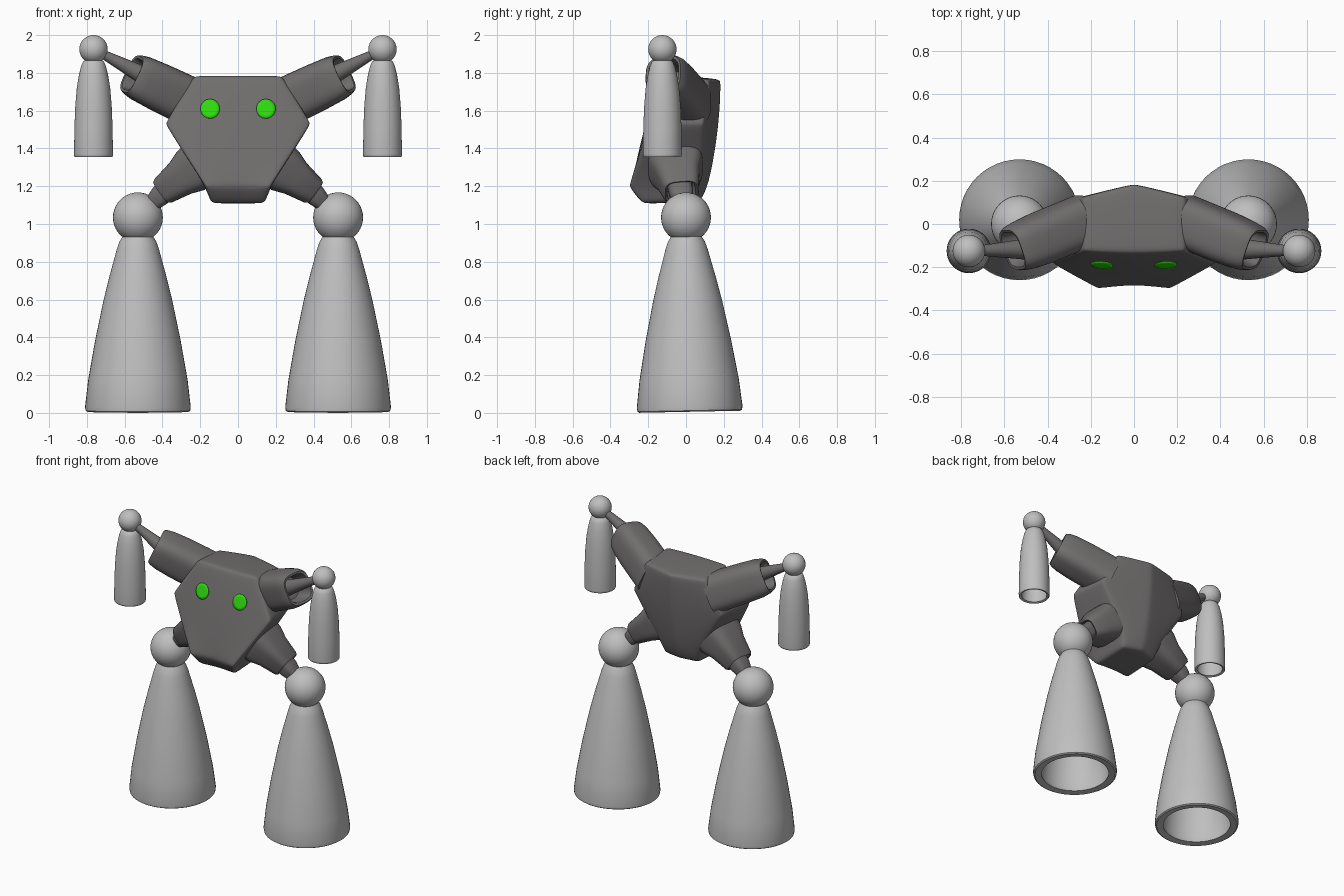
import bpy, bmesh, math
from mathutils import Vector

if "Cube" in bpy.data.objects:
    bpy.data.objects.remove(bpy.data.objects["Cube"])


def material(name, rgb):
    m = bpy.data.materials.new(name)
    m.diffuse_color = (*rgb, 1)
    m.use_nodes = True
    m.node_tree.nodes["Principled BSDF"].inputs["Base Color"].default_value = m.diffuse_color
    return m


DARK = material("dark_grey", (0.165, 0.155, 0.155))
LIGHT = material("light_grey", (0.52, 0.52, 0.52))
GREEN = material("eye_green", (0.03, 0.70, 0.005))


def finish(name, bm, mat, mirror=True, angle=40):
    bmesh.ops.recalc_face_normals(bm, faces=bm.faces)
    me = bpy.data.meshes.new(name)
    bm.to_mesh(me)
    bm.free()
    me.materials.append(mat)
    ob = bpy.data.objects.new(name, me)
    bpy.context.collection.objects.link(ob)
    bpy.ops.object.select_all(action='DESELECT')
    ob.select_set(True)
    bpy.context.view_layer.objects.active = ob
    bpy.ops.object.shade_smooth_by_angle(angle=math.radians(angle))
    if mirror:
        ob.modifiers.new("mirror", 'MIRROR').use_mirror_merge = False
    return ob


def loft(name, p0, p1, rings, mat, power=2.0, n=40, angle=40):
    """Rings of (distance along p0->p1, half depth, half height), capped at both ends."""
    p0, p1 = Vector(p0), Vector(p1)
    w = (p1 - p0).normalized()
    u = Vector((0, 1, 0))
    u = (u - w * u.dot(w)).normalized()
    v = w.cross(u)
    bm = bmesh.new()
    loops = []
    for d, ru, rv in rings:
        loop = []
        for i in range(n):
            a = 2 * math.pi * i / n
            c, s = math.cos(a), math.sin(a)
            x = math.copysign(abs(c) ** (2 / power), c) * ru
            y = math.copysign(abs(s) ** (2 / power), s) * rv
            loop.append(bm.verts.new(p0 + w * d + u * x + v * y))
        loops.append(loop)
    for a, b in zip(loops, loops[1:]):
        for i in range(n):
            j = (i + 1) % n
            bm.faces.new((a[i], a[j], b[j], b[i]))
    bm.faces.new(loops[0])
    bm.faces.new(loops[-1])
    return finish(name, bm, mat, angle=angle)


def bell(name, p0, p1, profile, wall):
    """Hollow bell: inner wall from its ceiling down, then the outer wall up."""
    inner = [(z + wall * 0.5, r - wall) for z, r in profile[2:-1]][::-1]
    inner += [(profile[0][0] + 0.005, profile[0][1] - wall)]
    pts = inner + profile
    return loft(name, p0, p1, [(z, r, r) for z, r in pts], LIGHT, n=48)


def ball(name, centre, r):
    bm = bmesh.new()
    bmesh.ops.create_uvsphere(bm, u_segments=40, v_segments=20, radius=r)
    bmesh.ops.translate(bm, verts=bm.verts, vec=centre)
    return finish(name, bm, LIGHT)


# body: four stacked sections, bevelled and smoothed
# each: x front, x back, then (y, z) of front centre, front corner, back corner, back centre
sections = [
    (0.145, 0.14, (-0.215, 1.105), (-0.235, 1.105), (0.05, 1.115), (0.085, 1.125)),
    (0.18, 0.17, (-0.285, 1.20), (-0.312, 1.20), (0.09, 1.24), (0.135, 1.24)),
    (0.395, 0.36, (-0.23, 1.53), (-0.19, 1.53), (0.10, 1.53), (0.18, 1.53)),
    (0.235, 0.24, (-0.14, 1.79), (-0.13, 1.79), (0.13, 1.77), (0.19, 1.77)),
]
bm = bmesh.new()
rows = []
for xf, xb, fc, f, b, bc in sections:
    pts = [(0, *fc), (xf, *f), (xb, *b), (0, *bc), (-xb, *b), (-xf, *f)]
    rows.append([bm.verts.new(p) for p in pts])
for a, b in zip(rows, rows[1:]):
    for i in range(6):
        j = (i + 1) % 6
        bm.faces.new((a[i], a[j], b[j], b[i]))
for r in (rows[0], rows[-1]):
    bm.faces.new(r[0:4])
    bm.faces.new((r[3], r[4], r[5], r[0]))
body = finish("body", bm, DARK, mirror=False, angle=180)
bev = body.modifiers.new("bevel", 'BEVEL')
bev.width, bev.segments = 0.03, 2
bev.limit_method, bev.angle_limit = 'ANGLE', math.radians(24)
sub = body.modifiers.new("smooth", 'SUBSURF')
sub.levels = sub.render_levels = 2

# eyes: thin discs laid on the front of the body
bpy.context.view_layer.update()
surf = body.evaluated_get(bpy.context.evaluated_depsgraph_get())
bm = bmesh.new()


def on_face(x, z):
    hit, loc, nrm, _ = surf.ray_cast(Vector((x, -2, z)), Vector((0, 1, 0)))
    return bm.verts.new((x, (loc.y if hit else -0.2) - 0.005, z))


cx, cz, n = 0.148, 1.61, 32
centre, prev = on_face(cx, cz), None
for r in (0.017, 0.034, 0.051):
    ring = [on_face(cx + r * math.cos(2 * math.pi * i / n),
                    cz + r * math.sin(2 * math.pi * i / n)) for i in range(n)]
    for i in range(n):
        j = (i + 1) % n
        if prev:
            bm.faces.new((prev[i], prev[j], ring[j], ring[i]))
        else:
            bm.faces.new((centre, ring[i], ring[j]))
    prev = ring
eyes = finish("eyes", bm, GREEN)
sol = eyes.modifiers.new("thickness", 'SOLIDIFY')
sol.thickness, sol.offset = 0.006, 0

# shoulders: rounded box sleeves with an open socket at the outer end
loft("shoulders", (0.22, 0.02, 1.63), (0.575, -0.125, 1.80),
     [(0, 0.12, 0.13), (0.10, 0.12, 0.13), (0.24, 0.12, 0.127), (0.34, 0.114, 0.122),
      (0.385, 0.107, 0.113), (0.405, 0.097, 0.103), (0.402, 0.085, 0.09),
      (0.38, 0.08, 0.083), (0.26, 0.07, 0.073)], DARK, power=3.2, n=48)

# arm rods: thin tapered rods from socket to hand joint
loft("arm_rods", (0.46, -0.115, 1.765), (0.765, -0.125, 1.925),
     [(0, 0.055, 0.055), (0.08, 0.045, 0.045), (0.30, 0.022, 0.022)], DARK, n=24)

# hips: tapered box sleeves with an open socket
loft("hips", (0.19, -0.06, 1.325), (0.405, -0.025, 1.17),
     [(0, 0.15, 0.135), (0.07, 0.14, 0.125), (0.14, 0.115, 0.10), (0.255, 0.095, 0.077),
      (0.268, 0.085, 0.068), (0.262, 0.076, 0.06), (0.20, 0.07, 0.055)],
     DARK, power=3.5, n=48)

# leg rods: tapered stubs running into the leg joint
loft("leg_rods", (0.35, -0.035, 1.21), (0.53, 0.0, 1.035),
     [(0, 0.065, 0.06), (0.09, 0.062, 0.056), (0.115, 0.055, 0.05), (0.20, 0.035, 0.035)],
     DARK, power=3.0, n=32)

# joints and hollow bell shaped legs and hands
ball("leg_joints", (0.53, 0.0, 1.035), 0.132)
ball("hand_joints", (0.765, -0.125, 1.925), 0.075)
bell("legs", (0.53, 0.02, 0.006), (0.53, 0.0, 1.0),
     [(0.0, 0.268), (0.006, 0.277), (0.025, 0.28), (0.17, 0.263), (0.38, 0.226),
      (0.59, 0.182), (0.72, 0.15), (0.80, 0.128), (0.86, 0.112), (0.90, 0.098),
      (0.93, 0.08)], 0.045)
bell("hands", (0.765, -0.125, 1.355), (0.765, -0.125, 1.9),
     [(0.0, 0.099), (0.004, 0.102), (0.015, 0.103), (0.15, 0.101), (0.26, 0.097),
      (0.36, 0.089), (0.43, 0.078), (0.48, 0.066), (0.505, 0.055), (0.515, 0.04)], 0.015)
